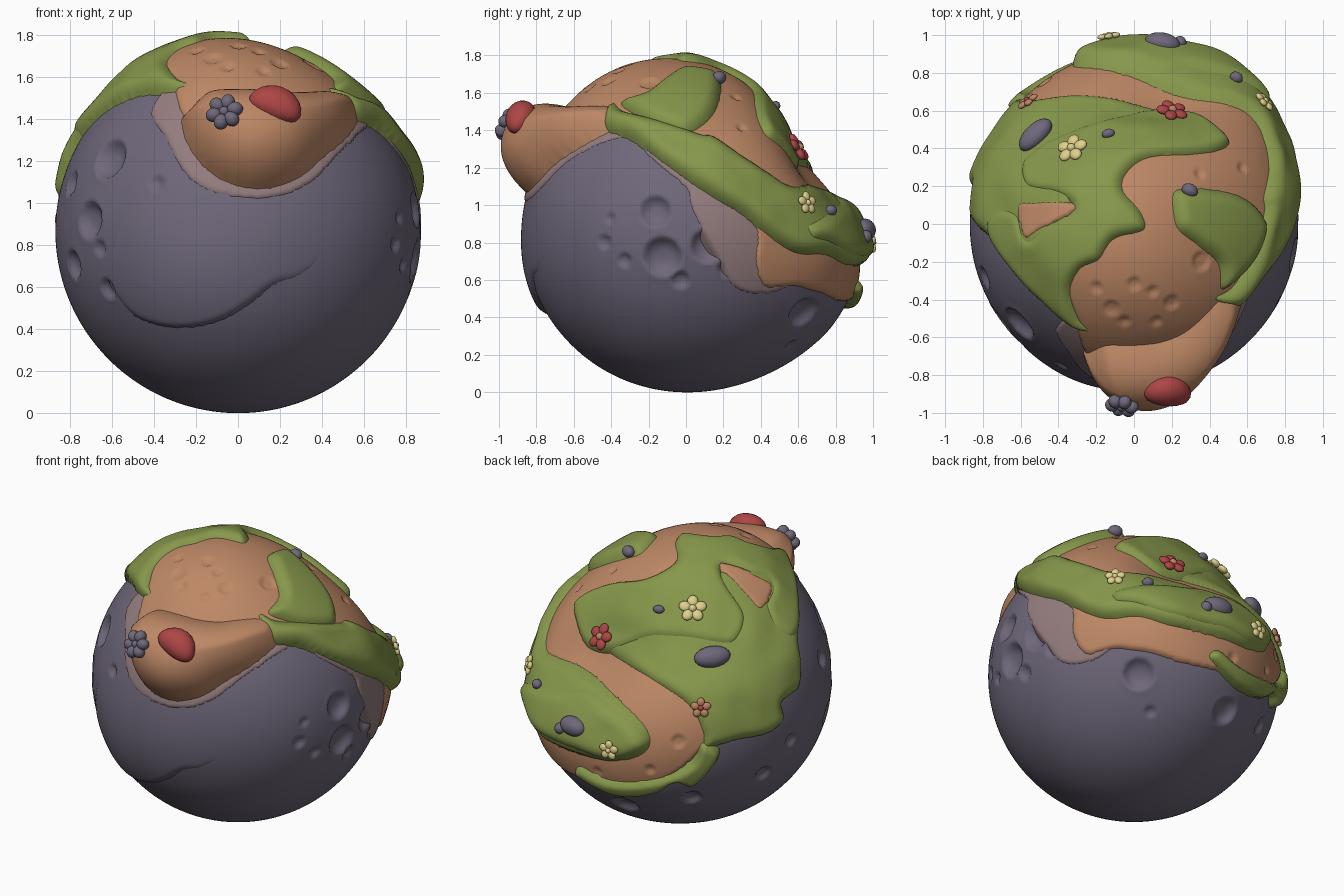
import bpy, bmesh, math
from mathutils import Vector, Matrix, kdtree, bvhtree, noise

if "Cube" in bpy.data.objects:
    bpy.data.objects.remove(bpy.data.objects["Cube"])

CZ = 0.87  # height of the planet centre


def mat(name, r, g, b):
    m = bpy.data.materials.new(name)
    m.diffuse_color = (r, g, b, 1)
    m.use_nodes = True
    m.node_tree.nodes["Principled BSDF"].inputs["Base Color"].default_value = m.diffuse_color
    return m


ROCK = mat("slate_rock", .158, .137, .195)
RIM = mat("dusty_mauve", .30, .205, .21)
SOIL = mat("clay_soil", .51, .245, .13)
GRASS = mat("grass_green", .24, .31, .07)
RED = mat("berry_red", .42, .06, .06)
CREAM = mat("cream_yellow", .73, .63, .26)

# broad swells and hollows of the planet: direction, amount, angular width
SWELLS = [(Vector(d).normalized(), a, s) for d, a, s in [
    ((.1, .85, .5), -.16, .35), ((-.5, .6, .6), -.09, .35), ((.5, .15, .8), -.05, .38),
    ((.38, .85, .35), -.06, .23), ((.55, .83, -.08), .05, .24),
    ((-.12, -.35, .94), .052, .4), ((.1, .95, -.33), .08, .42)]]


def base(n):
    r = CZ
    for d, a, s in SWELLS:
        r += a * math.exp(-n.angle(d) ** 2 / (2 * s * s))
    return r


# drawing planes (right, up, toward viewer) used to lay outlines on the planet
def plane(right, up, lift):
    right, up = Vector(right), Vector(up)
    fwd = right.cross(up)

    def lay(pts):
        out = []
        for u, v in pts:
            flat = right * u + up * (v - lift)
            n = (flat + fwd * .4).normalized()
            for _ in range(8):
                R = base(n) + .03
                n = (flat + fwd * math.sqrt(max(0, R * R - flat.length_squared))).normalized()
            out.append(n)
        return out
    return lay


T = plane((1, 0, 0), (0, 1, 0), 0)
F = plane((1, 0, 0), (0, 0, 1), CZ)
S = plane((0, 1, 0), (0, 0, 1), CZ)
B_plane = plane((-.829, -.559, 0), (.2275, -.337, .9136), 0)


def B(pts):
    return B_plane([(u / 100, v / 100) for u, v in pts])


# shared unit sphere grid
grid = bmesh.new()
bmesh.ops.create_icosphere(grid, subdivisions=7, radius=1)
DIRS = [v.co.normalized() for v in grid.verts]
BASE = [base(n) for n in DIRS]
trees = []


def finish(name, bm, mats):
    me = bpy.data.meshes.new(name)
    bm.to_mesh(me)
    bm.free()
    for m in mats:
        me.materials.append(m)
    for p in me.polygons:
        p.use_smooth = True
    ob = bpy.data.objects.new(name, me)
    ob.location.z = CZ
    bpy.context.collection.objects.link(ob)
    return ob


def pits_at(n, pits):
    r = 0
    for d, rad in pits:
        t = (n - d).length * CZ / rad
        if t < 1:
            r -= .48 * rad * (1 - t ** 3)
        elif t < 1.5:
            r += .06 * rad * (1.5 - t)
    return r


def patch(name, pts, m, h, w, fade=None, lumps=0, pits=(), floor=-.012):
    """A raised layer with a rounded border, following a closed outline."""
    k = len(pts)
    cen = sum(pts, Vector()).normalized()
    if sum((pts[i - 1].cross(pts[i]) for i in range(k)), Vector()).dot(cen) < 0:
        pts = pts[::-1]
    line = []
    for i in range(k):
        a, b, c, d = (pts[(i + j) % k] for j in (-1, 0, 1, 2))
        for s in range(12):
            t = s / 12
            q = (2 * b + (c - a) * t + (2 * a - 5 * b + 4 * c - d) * t * t
                 + (3 * b - a - 3 * c + d) * t ** 3).normalized()
            line.append(q * base(q))
    tree = kdtree.KDTree(len(line))
    for i, q in enumerate(line):
        tree.insert(q, i)
    tree.balance()
    bm = grid.copy()
    drop = []
    for v, n, r in zip(bm.verts, DIRS, BASE):
        p = n * r
        q, i, dist = tree.find(p)
        tan = line[(i + 1) % len(line)] - line[i - 1]
        if (p - q).dot(n.cross(tan)) < 0 or n.dot(cen) < -.35:
            if dist > .05:
                drop.append(v)
            r -= dist * 1.2
        else:
            rise = h * (1 - max(0, 1 - dist / w) ** 2.5)
            if fade:
                rise = rise * math.exp(-n.angle(fade[0]) ** 2 / (2 * fade[1] ** 2)) - .003
            if lumps:
                rise += lumps * noise.noise(n * 5) * min(1, dist / w)
            r += rise + max(floor, pits_at(n, pits))
        v.co = n * r
    bmesh.ops.delete(bm, geom=drop, context='VERTS')
    trees.append(bvhtree.BVHTree.FromBMesh(bm))
    return finish(name, bm, [m])


# cratered planet body
def pits(lay, rows):
    return [(lay([(u, v)])[0], r) for u, v, r in rows]


craters = pits(S, [(-.17, .97, .085), (-.13, .72, .105), (.12, .78, .09), (-.03, .59, .05),
                   (.22, .65, .045), (-.45, .8, .04), (-.42, .93, .03), (.65, .41, .09),
                   (.58, .23, .035), (-.34, .7, .04)])
craters += pits(F, [(-.73, .92, .09), (-.81, .7, .07), (-.64, .58, .05), (-.63, 1.22, .1),
                    (-.4, 1.1, .04), (-.82, 1.1, .06), (-.68, .78, .04)])
craters += pits(B, [(49, -59, .06), (5, -74, .06), (-36, -79, .08), (66, -38, .05), (64, 8, .05)])
body = grid.copy()
for v, n, r in zip(body.verts, DIRS, BASE):
    v.co = n * (r + pits_at(n, craters))
trees.append(bvhtree.BVHTree.FromBMesh(body))
finish("planet_body", body, [ROCK])

# overhanging rock ledge on the front, fading out upward
patch("rock_ledge", F([(-.64, .64), (-.58, .52), (-.48, .43), (-.3, .39), (-.1, .42), (.05, .5),
                       (.18, .6), (.32, .65), (.55, .85), (.55, 1.1), (.3, 1.3), (-.1, 1.35),
                       (-.4, 1.25), (-.55, 1.0)]),
      ROCK, .038, .05, (F([(-.2, .5)])[0], .33), pits=craters, floor=-.2)

# pale border around the soil
patch("soil_border",
      F([(-.42, 1.47), (-.36, 1.33), (-.25, 1.14), (-.1, 1.05), (.15, 1.03), (.35, 1.1),
         (.5, 1.25), (.66, 1.38)])
      + S([(-.2, 1.27), (0, 1.1), (.03, 1.0), (.1, .85), (.2, .68), (.25, .57), (.35, .52),
           (.5, .53), (.6, .62), (.5, .9), (.3, 1.1), (0, 1.3)])
      + T([(.4, -.3), (-.2, -.45)]), RIM, .009, .02)

# winding soil path
soil_pits = pits(T, [(0, -.32, .035), (-.12, -.45, .04), (.1, -.36, .03), (.2, -.42, .04),
                     (.36, -.2, .05), (-.05, -.52, .03), (.12, -.52, .03), (.35, .27, .03),
                     (.58, .3, .03), (-.2, -.34, .03)])
soil_pits += pits(B, [(-3, -38, .04), (-20, -55, .03), (-52, -57, .03)])
patch("soil_path",
      F([(-.3, 1.5), (-.2, 1.28), (0, 1.13), (.2, 1.13), (.4, 1.28), (.53, 1.45)])
      + S([(-.25, 1.45), (0, 1.24), (.2, 1.1), (.38, .88), (.38, .7), (.43, .56), (.6, .56),
           (.75, .52), (.84, .48)])
      + B([(-49, -65), (-25, -66), (-5, -58), (10, -45), (30, -25), (52, -10), (55, 15),
           (52, 35), (48, 58)])
      + T([(-.42, -.25), (-.32, -.5)]), SOIL, .022, .03, pits=soil_pits)

# big soil bulge hanging over the front
patch("soil_bulge",
      F([(-.28, 1.4), (-.24, 1.27), (-.14, 1.15), (0, 1.08), (.15, 1.07), (.3, 1.12),
         (.42, 1.22), (.54, 1.32), (.59, 1.42)])
      + T([(.5, -.34), (.42, -.42), (.28, -.56), (.15, -.62), (0, -.64), (-.15, -.64), (-.25, -.68)]),
      SOIL, .235, .27, (Vector((.02, -.86, .46)), .6))

# grass layers
patch("back_grass",
      B([(-60, 34), (-49, 16), (-25, 1), (0, -15), (10, -32), (11, -43), (21, -41), (35, -37),
         (50, -34), (61, -25), (60, -14), (70, -5), (71, 10), (69, 25), (66, 50), (60, 62),
         (35, 70), (5, 60), (-43, 46)]), GRASS, .046, .08, lumps=.012)
patch("top_grass",
      T([(-.22, -.58), (-.33, -.56), (-.5, -.42), (-.66, -.25), (-.77, -.08), (-.77, .04),
         (-.69, .1), (-.6, .07), (-.55, -.05), (-.47, .02), (-.34, .08), (-.42, .14),
         (-.58, .18), (-.6, .32), (-.5, .42), (-.33, .5), (-.1, .57), (.1, .61), (.3, .6),
         (.45, .52), (.52, .43), (.45, .38), (.3, .36), (.1, .35), (-.01, .29), (-.05, .19),
         (.05, .06), (.06, -.04), (-.1, -.09), (-.18, -.2), (-.28, -.25), (-.33, -.36),
         (-.29, -.5)]), GRASS, .06, .08, lumps=.012)
patch("soil_pocket", T([(-.61, .1), (-.57, -.08), (-.5, -.05), (-.3, .07), (-.34, .12), (-.5, .12)]),
      SOIL, .053, .02, lumps=.012)
patch("side_grass",
      T([(.42, -.4), (.52, -.33), (.6, -.2), (.66, -.05), (.69, .08)])
      + S([(.15, 1.38), (.3, 1.28), (.45, 1.18), (.58, 1.11)])
      + B([(-62, 7), (-43, -8), (-25, -25), (-19, -38), (-25, -47), (-43, -51),
           (-63, -47)])
      + S([(.86, .67), (.75, .72), (.6, .73), (.5, .78), (.4, .86), (.3, .95),
           (.15, 1.04), (0, 1.14), (-.15, 1.25), (-.3, 1.36), (-.45, 1.42)]),
      GRASS, .072, .09, lumps=.015)
patch("back_mound",
      B([(-55, -3), (-43, -10), (-26, -25), (-19, -37), (-25, -46), (-43, -50), (-62, -45)])
      + S([(.85, .7), (.74, .76), (.62, .8), (.6, .92), (.73, 1.0)])
      + B([(-66, -4)]), GRASS, .1, .11, lumps=.015)
patch("grass_island",
      T([(.2, .17), (.28, .2), (.5, .18), (.63, .12), (.71, 0), (.67, -.16), (.57, -.29),
         (.46, -.36), (.44, -.22), (.33, -.12), (.23, -.04), (.2, .05)]), GRASS, .075, .1)
patch("lower_grass_fringe",
      B([(11, -38), (5, -50), (-10, -58), (-31, -62), (-48, -60), (-62, -53), (-65, -57),
         (-52, -66), (-37, -71), (-16, -69), (-5, -63), (5, -65), (15, -57), (22, -44)]),
      GRASS, .06, .045)


# small things standing on the surface
def seat(d):
    d = Vector(d).normalized()
    hits = [t.ray_cast(d * 2, -d) for t in trees]
    p, n = min((h for h in hits if h[0]), key=lambda h: h[3])[:2]
    if n.dot(d) < 0:
        n = -n
    n = (n + d).normalized()
    return Matrix.Translation(p) @ n.to_track_quat('Z', 'Y').to_matrix().to_4x4()


def ball(bm, m, pos, size, spin=0, index=0, bend=0):
    made = bmesh.ops.create_uvsphere(bm, u_segments=20, v_segments=12, radius=1)["verts"]
    M = m @ Matrix.Translation(pos) @ Matrix.Rotation(spin, 4, 'Z')
    for v in made:
        x, y, z = (v.co[i] * size[i] for i in range(3))
        v.co = M @ Vector((x, y - bend * x * x, z))
        for f in v.link_faces:
            f.material_index = index


def flower(name, d, r, petals, centre, count=5, thick=.24):
    bm, m = bmesh.new(), seat(d)
    for i in range(count):
        a = math.tau * i / count + .3
        ball(bm, m, (math.cos(a) * r * .58, math.sin(a) * r * .58, r * .2),
             (r * .43, r * .38, r * thick), a)
    ball(bm, m, (0, 0, r * .25), (r * .28, r * .28, r * .3), 0, 1)
    finish(name, bm, [petals, centre])


flower("cream_flower_top", (-.33, .40, .69), .085, CREAM, CREAM)
flower("cream_flower_side", (.64, .60, .13), .062, CREAM, CREAM)
flower("cream_flower_back", (-.13, .97, -.07), .062, CREAM, CREAM)
flower("red_flower", (.2, .59, .43), .085, RED, SOIL)
flower("clay_flower", (-.59, .68, .2), .062, SOIL, RED)
flower("stone_flower", (-.06, -.93, .545), .09, ROCK, ROCK, 6, .4)


def stone(name, d, size, spin=0, m=ROCK, bend=0, lift=.3, extra=()):
    bm, s = bmesh.new(), seat(d)
    ball(bm, s, (0, 0, size[2] * lift), size, spin, 0, bend)
    for pos, rad in extra:
        ball(bm, s, pos, (rad, rad, rad))
    finish(name, bm, [m])


stone("large_stone", (-.5, .45, .43), (.11, .065, .055), .1)
stone("island_stone", (.28, .165, .77), (.045, .035, .035))
stone("small_stone", (-.13, .455, .63), (.035, .025, .025))
stone("back_stone", (.15, .95, .0), (.095, .06, .055), lift=-.2, extra=[((-.09, -.04, 0), .035)])
stone("side_stone", (.49, .7, .09), (.035, .03, .03))
stone("red_nose_bean", (.175, -.84, .575), (.13, .088, .075), -.5, RED, 1.3, -.1)
grid.free()
